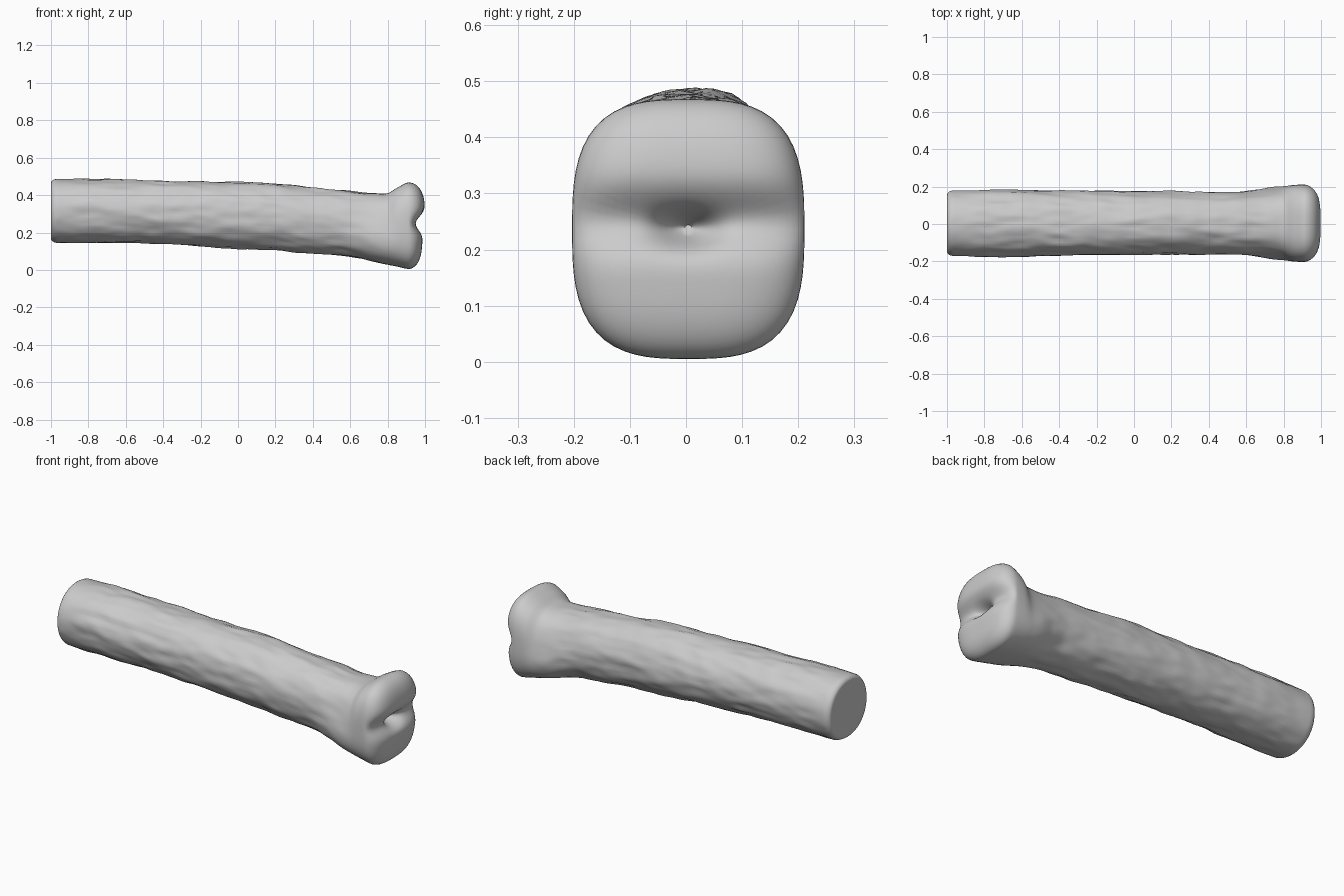
import bpy, bmesh
from math import sin, cos, pi, exp
from mathutils import Vector, noise

if "Cube" in bpy.data.objects:
    bpy.data.objects.remove(bpy.data.objects["Cube"])

SEG = 72

# Shaft sections: x, bottom z, top z, lower half width, upper half width, squareness
SECTIONS = [
    (-0.97, .145, .487, .175, .175, 2.1),
    (-0.80, .143, .489, .177, .177, 2.1),
    (-0.60, .143, .484, .177, .177, 2.1),
    (-0.30, .136, .476, .173, .173, 2.1),
    (0.00, .116, .469, .171, .171, 2.1),
    (0.20, .106, .463, .169, .169, 2.1),
    (0.40, .086, .441, .168, .166, 2.1),
    (0.56, .075, .431, .168, .164, 2.2),
    (0.66, .060, .417, .186, .164, 2.3),
    (0.73, .043, .411, .203, .166, 2.5),
    (0.80, .028, .410, .206, .178, 2.7),
    (0.85, .018, .439, .207, .200, 2.9),
    (0.91, .005, .468, .207, .207, 3.0),
]


def catmull(i, t):
    """Smooth blend between section i and i + 1."""
    n = len(SECTIONS) - 1
    a, b, c, d = [SECTIONS[min(max(k, 0), n)] for k in (i - 1, i, i + 1, i + 2)]
    out = []
    for q0, q1, q2, q3, in zip(a, b, c, d):
        out.append(q1 + .5 * t * (q2 - q0 + t * (2*q0 - 5*q1 + 4*q2 - q3
                                                + t * (3*(q1 - q2) + q3 - q0))))
    # x runs linearly so that rings never cross
    out[0] = b[0] + (c[0] - b[0]) * t
    return out


def outline(sec, scale=1.0):
    """Superellipse ring whose width differs below and above."""
    x, zb, zt, wb, wt, n = sec
    pts = []
    for k in range(SEG):
        a = 2 * pi * k / SEG
        ca, sa = cos(a), sin(a)
        r = (abs(ca) ** n + abs(sa) ** n) ** (-1 / n)
        y, h = r * ca, r * sa
        f = min(max(.5 + .7 * h, 0), 1)
        w = wb + (wt - wb) * f * f * (3 - 2 * f)
        pts.append(Vector((x, .004 + y * w * scale,
                           (zb + zt) / 2 + h * (zt - zb) / 2 * scale)))
    return pts


def bumpy(pts):
    """Lengthwise wrinkles on the shaft, fading at both ends."""
    x = pts[0].x
    fade = min(1, max(0, (x + .97) / .15) * .7 + .3) * min(1, max(0, (.82 - x) / .2))
    c = sum(pts, Vector()) / SEG
    for p in pts:
        d = (p - c).normalized()
        v = noise.noise(Vector((p.x * 5, d.y * 3.5, d.z * 3.5)))
        v += .5 * noise.noise(Vector((p.x * 11 + 7, d.y * 6, d.z * 6)))
        p += d * v * .008 * fade
    return pts


def end_face(pts, s):
    """Two swollen lobes, a cross groove and a central dimple."""
    for p in pts:
        f = min(max((p.z - .13) / .2, 0), 1)
        face = .986 + .015 * f - .043 * exp(-((p.z - .25) / .05) ** 2)
        p.x = .91 + (face - .91) * (1 - s ** 4) ** .5
        p.x -= .07 * exp(-(p.y / .05) ** 2 - ((p.z - .237) / .028) ** 2)
    return pts


rings = []
# Flat cut end with a rounded rim
first = SECTIONS[0]
for x, s in ((-1, .3), (-1, .6), (-1, .86), (-.998, .91), (-.992, .95), (-.982, .985)):
    rings.append(outline((x,) + first[1:], s))
# Shaft and neck
for i in range(len(SECTIONS) - 1):
    steps = max(4, round((SECTIONS[i + 1][0] - SECTIONS[i][0]) / .016))
    rings += [bumpy(outline(catmull(i, j / steps))) for j in range(steps)]
# Lobed end
for s in (1, .995, .98, .955, .92, .88, .83, .77, .7, .63, .56, .49, .42, .36,
          .3, .24, .19, .14, .1, .06, .03):
    rings.append(end_face(outline(SECTIONS[-1], s), s))

bm = bmesh.new()
loops = [[bm.verts.new(p) for p in ring] for ring in rings]
for a, b in zip(loops, loops[1:]):
    for k in range(SEG):
        m = (k + 1) % SEG
        bm.faces.new((a[k], a[m], b[m], b[k]))
bm.faces.new(loops[0])
bm.faces.new(loops[-1])
bmesh.ops.recalc_face_normals(bm, faces=bm.faces)

mesh = bpy.data.meshes.new("lobed_shaft")
bm.to_mesh(mesh)
bm.free()
obj = bpy.data.objects.new("lobed_shaft", mesh)
bpy.context.collection.objects.link(obj)
bpy.context.view_layer.objects.active = obj
obj.select_set(True)
bpy.ops.object.shade_smooth_by_angle(angle=.8)
